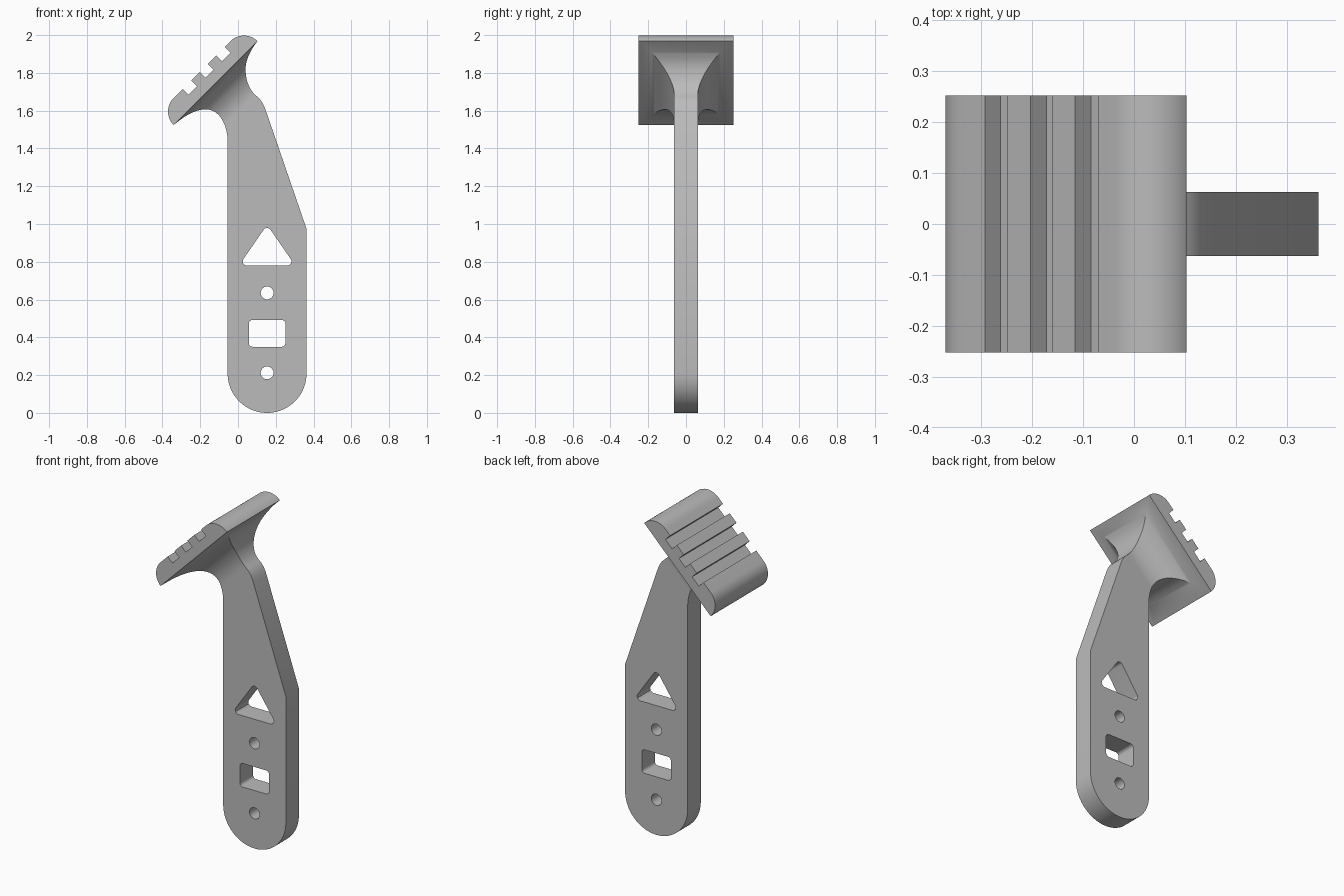
import bpy, bmesh, math
from mathutils import Vector
from mathutils.geometry import interpolate_bezier

cube = bpy.data.objects.get("Cube")
if cube:
    bpy.data.objects.remove(cube)

grey = bpy.data.materials.new("plain_grey")
grey.use_nodes = True
colour = (0.5, 0.5, 0.5, 1)
grey.diffuse_color = colour
grey.node_tree.nodes["Principled BSDF"].inputs["Base Color"].default_value = colour

HALF_PLATE, HALF_HEAD, HEAD_LEN, HEAD_THICK = 0.0625, 0.252, 0.314, 0.101
MID = Vector((-0.119, 0, 1.746))             # middle of the head's underside
ALONG = Vector((1, 0, 1)).normalized()       # along the head
OUT = Vector((-1, 0, 1)).normalized()        # out of the head's top
Y = Vector((0, 1, 0))


def prism(name, base, sweep):
    """Extrude a closed outline of 3D points along a vector."""
    bm = bmesh.new()
    face = bm.faces.new([bm.verts.new(p) for p in base])
    new = bmesh.ops.extrude_face_region(bm, geom=[face])["geom"]
    bmesh.ops.translate(bm, vec=sweep, verts=[v for v in new if isinstance(v, bmesh.types.BMVert)])
    bmesh.ops.recalc_face_normals(bm, faces=bm.faces)
    mesh = bpy.data.meshes.new(name)
    bm.to_mesh(mesh)
    bm.free()
    mesh.materials.append(grey)
    obj = bpy.data.objects.new(name, mesh)
    bpy.context.collection.objects.link(obj)
    return obj


def upright(name, outline, half):
    """Prism from an x, z outline, centred on y = 0."""
    return prism(name, [Vector((x, -half, z)) for x, z in outline], Y * 2 * half)


def arc(cx, cz, r, start, end, n):
    angles = [math.radians(start + (end - start) * i / n) for i in range(n + 1)]
    return [(cx + r * math.cos(a), cz + r * math.sin(a)) for a in angles]


def bezier(a, da, b, db, n=12):
    """Curve from a to b, leaving along da and arriving along db."""
    a, da, b, db = (Vector((*v, 0)) for v in (a, da, b, db))
    return [(p.x, p.y) for p in interpolate_bezier(a, a + da, b - db, b, n)]


def rounded(corners, r, n=6):
    """Round every corner of a convex polygon."""
    pts, out = [Vector(c) for c in corners], []
    for i, p in enumerate(pts):
        d1 = (pts[i - 1] - p).normalized()
        d2 = (pts[(i + 1) % len(pts)] - p).normalized()
        half = d1.angle(d2) / 2
        centre = p + (d1 + d2).normalized() * r / math.sin(half)
        a = p + d1 * r / math.tan(half) - centre
        b = p + d2 * r / math.tan(half) - centre
        out += [tuple(centre + a.lerp(b, k / n).normalized() * r) for k in range(n + 1)]
    return out


def boolean(obj, cutter, operation):
    mod = obj.modifiers.new("cut", 'BOOLEAN')
    mod.operation, mod.solver, mod.object = operation, 'EXACT', cutter
    bpy.context.view_layer.update()
    deps = bpy.context.evaluated_depsgraph_get()
    mesh = bpy.data.meshes.new_from_object(obj.evaluated_get(deps))
    obj.modifiers.clear()
    obj.data = mesh
    bpy.data.objects.remove(cutter)


# Handle silhouette: round foot, tapered edge, neck flaring to the head
CX, R = 0.154, 0.209
tip, low = (0.103, 1.968), (-0.341, 1.524)
waist, knee, shoulder = (0.04, 1.82), (0.095, 1.68), (0.15, 1.593)
under, side = (-0.17, 1.607), (CX - R, 1.44)
outline = arc(CX, R, R, 180, 360, 40)
outline += [(CX + R, 0.974)]
outline += bezier(shoulder, (-0.012, 0.036), knee, (-0.03, 0.022), 7)
outline += bezier(knee, (-0.04, 0.035), waist, (0, 0.05))[1:]
outline += bezier(waist, (0, 0.05), tip, (0.035, 0.045))[1:]
outline += bezier(low, (0.06, 0.05), under, (-0.055 * -1, 0))
outline += bezier(under, (0.08, 0), side, (0, -0.07))[1:]
handle = upright("handle", outline, HALF_HEAD + 0.02)

# Thin the handle to a plate that fillets out to the head's full width
fillet = HALF_HEAD - HALF_PLATE
flank = [(2, HALF_PLATE)]
flank += [(t, y) for y, t in arc(HALF_HEAD, fillet, fillet, 180, 270, 20)]
flank += [(-0.05, HALF_HEAD)]
section = flank + [(t, -y) for t, y in reversed(flank)]
base = [MID - OUT * t + Y * y - ALONG * 2 for t, y in section]
boolean(handle, prism("section_cutter", base, ALONG * 4), 'INTERSECT')

# Holes through the handle
holes = [
    arc(CX, 0.212, 0.034, 0, 345, 23),
    arc(CX, 0.635, 0.034, 0, 345, 23),
    rounded([(0.057, 0.35), (0.251, 0.35), (0.251, 0.492), (0.057, 0.492)], 0.02),
    rounded([(0.005, 0.78), (0.303, 0.78), (CX, 0.996)], 0.022),
]
for hole in holes:
    boolean(handle, upright("hole_cutter", hole, 0.4), 'DIFFERENCE')

# Head: rounded ends and three square grooves across the top
flat, floor = HEAD_LEN - HEAD_THICK, HEAD_THICK - 0.044
profile = arc(-flat, 0, HEAD_THICK, 180, 90, 14)
for a, b in ((-0.145, -0.082), (-0.018, 0.042), (0.106, 0.17)):
    profile += [(a, HEAD_THICK), (a, floor), (b, floor), (b, HEAD_THICK)]
profile += arc(flat, 0, HEAD_THICK, 90, 0, 14)
head = prism("grooved_head", [MID + ALONG * s + OUT * t - Y * HALF_HEAD for s, t in profile],
             Y * 2 * HALF_HEAD)

for obj in (handle, head):
    bpy.ops.object.select_all(action='DESELECT')
    obj.select_set(True)
    bpy.context.view_layer.objects.active = obj
    bpy.ops.object.shade_smooth_by_angle(angle=math.radians(30))
